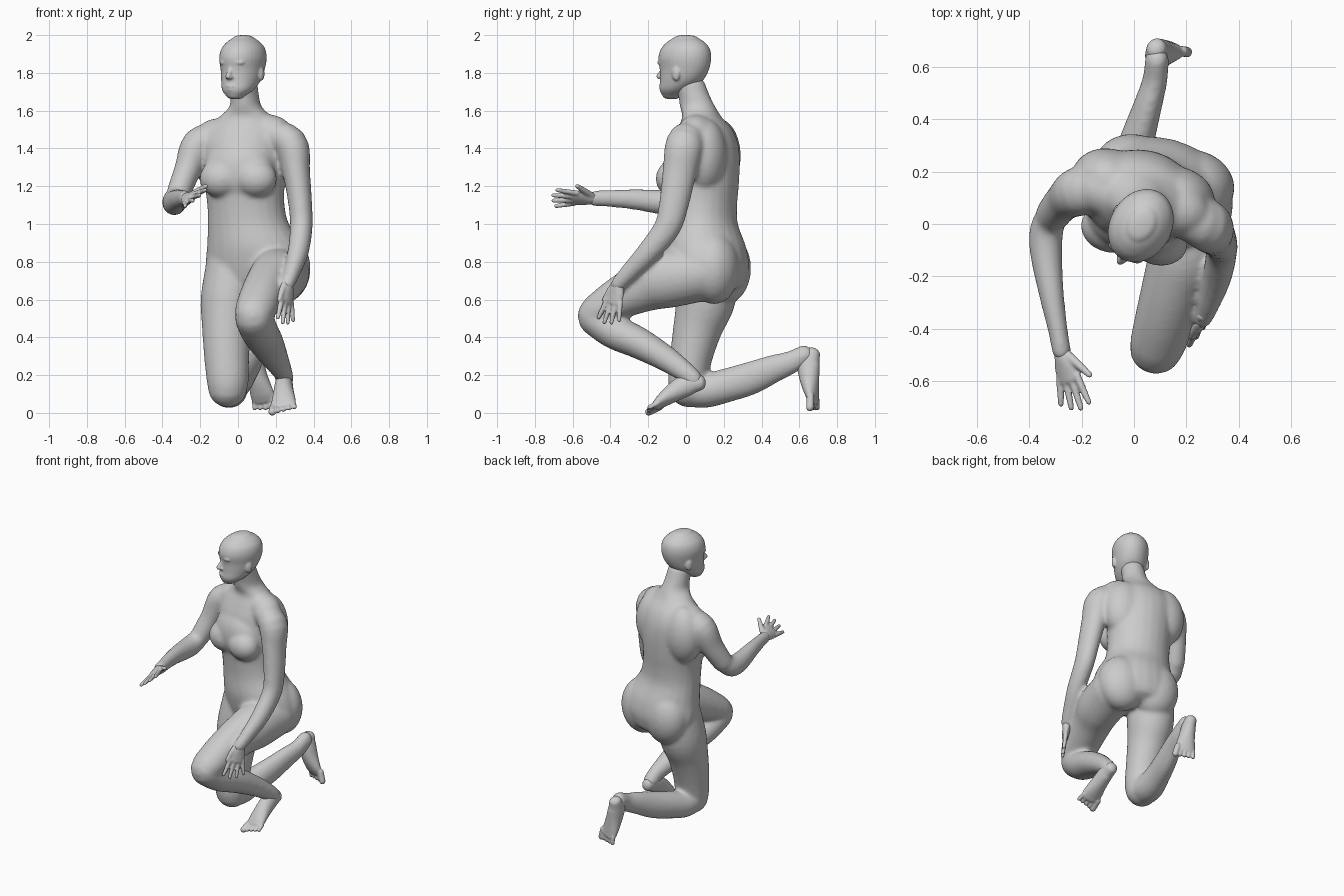
import bpy, bmesh, math
from mathutils import Vector, Matrix

cube = bpy.data.objects.get("Cube")
if cube:
    bpy.data.objects.remove(cube, do_unlink=True)

skin = bpy.data.materials.new("plain grey")
skin.use_nodes = True
GREY = (0.6, 0.6, 0.6, 1)
skin.diffuse_color = GREY
skin.node_tree.nodes["Principled BSDF"].inputs["Base Color"].default_value = GREY

UP = Vector((0, 0, 1))
ACROSS = Vector((1, 0, 0))


def smooth_path(rings, steps=4):
    """Catmull-Rom through rings of (x, y, z, side radius, depth radius)."""
    pts = [Vector(r) for r in rings]
    pts = [pts[0] * 2 - pts[1]] + pts + [pts[-1] * 2 - pts[-2]]
    out = []
    for a, b, c, d in zip(pts, pts[1:], pts[2:], pts[3:]):
        for i in range(steps):
            t = i / steps
            out.append((b * 2 + (c - a) * t + (a * 2 - b * 5 + c * 4 - d) * t ** 2
                        + (b * 3 - a - c * 3 + d) * t ** 3) / 2)
    return out + [pts[-2]]


def tube(bm, rings, side=ACROSS, axis=None, cap=1.0, sides=24):
    """Loft ellipses along a path, with rounded ends."""
    path = smooth_path(rings)
    last = len(path) - 1
    loops = []
    for i, p in enumerate(path):
        run = path[min(i + 1, last)] - path[max(i - 1, 0)]
        t = axis or Vector(run[:3]).normalized()
        u = (side - t * side.dot(t)).normalized()
        v = t.cross(u)
        stations = [(0, 1)]
        if i in (0, last):
            reach = min(p[3], p[4]) * cap
            angles = [math.radians(a) for a in (0, 25, 50, 70, 85)]
            stations = [(math.sin(a) * reach, math.cos(a)) for a in angles]
            if i == 0:
                stations = [(-d, k) for d, k in reversed(stations)]
        for shift, k in stations:
            centre = Vector(p[:3]) + t * shift
            loop = []
            for j in range(sides):
                a = math.tau * j / sides
                loop.append(bm.verts.new(centre + u * math.cos(a) * p[3] * k
                                         + v * math.sin(a) * p[4] * k))
            loops.append(loop)
    for lo, hi in zip(loops, loops[1:]):
        for j in range(sides):
            n = (j + 1) % sides
            bm.faces.new((lo[j], lo[n], hi[n], hi[j]))
    bm.faces.new(loops[0][::-1])
    bm.faces.new(loops[-1])


def blob(bm, centre, size, side=ACROSS):
    """Ellipsoid turned so its width follows the side direction."""
    turn = Matrix.Rotation(math.atan2(side.y, side.x), 4, "Z")
    place = Matrix.Translation(centre) @ turn @ Matrix.Diagonal((*size, 1))
    bmesh.ops.create_uvsphere(bm, u_segments=24, v_segments=16, radius=1, matrix=place)


def finish(bm, name, voxel, rounds):
    """Fuse the overlapping volumes into one soft skin."""
    bmesh.ops.recalc_face_normals(bm, faces=bm.faces)
    mesh = bpy.data.meshes.new(name)
    bm.to_mesh(mesh)
    bm.free()
    mesh.materials.append(skin)
    obj = bpy.data.objects.new(name, mesh)
    bpy.context.collection.objects.link(obj)
    fuse = obj.modifiers.new("fuse", "REMESH")
    fuse.mode = "VOXEL"
    fuse.voxel_size = voxel
    fuse.use_smooth_shade = True
    soften = obj.modifiers.new("soften", "SMOOTH")
    soften.factor = 0.5
    soften.iterations = rounds


def frame(degrees):
    """Side and forward directions for a part turned about the vertical."""
    a = math.radians(degrees)
    return Vector((math.cos(a), -math.sin(a), 0)), Vector((-math.sin(a), -math.cos(a), 0))


# Torso and neck
body = bmesh.new()
side, fwd = frame(15)
tube(body, [(.095, .13, .7, .26, .185), (.1, .125, .78, .277, .204), (.09, .11, .88, .258, .204),
            (.055, .095, 1, .218, .177), (.042, .092, 1.1, .207, .177), (.035, .092, 1.2, .212, .186),
            (.03, .095, 1.32, .22, .188), (.025, .1, 1.42, .226, .174),
            (.03, .1, 1.5, .205, .142), (.04, .085, 1.565, .145, .102),
            (.04, .062, 1.62, .086, .095), (.035, .042, 1.68, .076, .085),
            (.03, .015, 1.75, .073, .085)], side, UP, cap=.4)
blob(body, Vector((.03, .09, 1.28)) + fwd * .1, (.19, .11, .17), side)
for k in (-1, 1):
    # Chest, shoulder slope, shoulder blade and seat
    blob(body, Vector((.035, .085, 1.24)) + side * k * .095 + fwd * .13, (.115, .094, .1), side)
    blob(body, Vector((.03, .09, 1.475 + k * .01)) + side * k * .13, (.135, .1, .095), side)
    blob(body, Vector((.025, .095, 1.36)) + side * k * .135 - fwd * .04, (.145, .12, .2), side)
    blob(body, Vector((.1, .12, .765)) + side * k * .115 - fwd * .06, (.16, .135, .19), side)

# Left arm, resting on the knee
tube(body, [(.15, .04, 1.47, .075, .08), (.276, -.005, 1.425, .092, .102), (.309, -.035, 1.27, .073, .09),
            (.33, -.065, 1.1, .063, .079), (.335, -.1, .98, .06, .071), (.318, -.2, .85, .056, .061),
            (.285, -.305, .74, .043, .048), (.262, -.36, .68, .037, .04)])

# Right arm, reaching forward
tube(body, [(-.1, .13, 1.46, .08, .08), (-.208, .125, 1.42, .09, .095), (-.265, .09, 1.29, .072, .079),
            (-.312, .035, 1.17, .065, .068)])
tube(body, [(-.315, .03, 1.16, .06, .06), (-.335, -.03, 1.12, .065, .069),
            (-.335, -.12, 1.115, .061, .066), (-.315, -.27, 1.13, .048, .055),
            (-.29, -.41, 1.135, .038, .045), (-.277, -.485, 1.135, .037, .042)])

# Left leg, bent in front
tube(body, [(.23, .08, .74, .15, .15), (.2, -.1, .71, .143, .156), (.16, -.22, .67, .126, .136),
            (.122, -.35, .61, .116, .114), (.093, -.45, .55, .108, .096), (.083, -.483, .52, .1, .091)])
tube(body, [(.083, -.478, .5, .1, .093), (.115, -.38, .43, .1, .092), (.15, -.25, .37, .093, .084),
            (.195, -.11, .29, .073, .069), (.235, -.01, .22, .052, .056), (.247, .04, .178, .049, .05)])

# Right leg, kneeling
tube(body, [(-.03, .13, .78, .14, .15), (-.05, .105, .6, .148, .157), (-.06, .062, .45, .131, .131),
            (-.06, .028, .3, .12, .113), (-.055, .01, .18, .112, .105), (-.055, .01, .13, .105, .1)])
tube(body, [(-.055, .02, .13, .095, .097), (-.045, .1, .118, .094, .092), (-.018, .22, .147, .077, .09),
            (.018, .34, .183, .065, .088), (.055, .46, .232, .054, .075), (.08, .55, .265, .048, .062),
            (.088, .63, .307, .046, .054)])
finish(body, "body", .011, 13)

# Head
head = bmesh.new()
side, fwd = frame(30)
base = Vector((.024, -.01, 0))


def on_head(across, ahead, height):
    return base + side * across + fwd * ahead + UP * height


profile = [(.076, 1.674, .046, .046), (.05, 1.71, .082, .088), (.016, 1.76, .1, .119),
           (-.002, 1.82, .11, .137), (-.004, 1.88, .118, .147), (-.008, 1.93, .108, .134),
           (-.01, 1.965, .08, .102), (-.01, 1.985, .052, .068)]
tube(head, [(*on_head(0, ahead, z), a, b) for ahead, z, a, b in profile], side, UP, cap=.3, sides=32)
tube(head, [(*on_head(0, ahead, z), r, r) for ahead, z, r in
            [(.122, 1.845, .01), (.136, 1.81, .012), (.152, 1.782, .016)]], side, sides=12)
blob(head, on_head(0, .128, 1.73), (.03, .016, .009), side)
blob(head, on_head(0, .126, 1.712), (.026, .016, .01), side)
for k in (-1, 1):
    # Brow, eye, nostril and ear
    blob(head, on_head(k * .038, .115, 1.854), (.036, .02, .012), side)
    blob(head, on_head(k * .036, .109, 1.828), (.021, .019, .012), side)
    blob(head, on_head(k * .013, .138, 1.777), (.011, .015, .01), side)
    blob(head, on_head(k * .109, -.012, 1.795), (.013, .024, .038), side)
finish(head, "head", .007, 3)


def hand(name, wrist, along, thumbward, thumb_spread):
    bm = bmesh.new()
    w, d = Vector(wrist), Vector(along).normalized()
    s = Vector(thumbward)
    s = (s - d * s.dot(d)).normalized()

    def stroke(stations, sides=10):
        tube(bm, [(*(w + d * a + s * o), ra, rb) for a, o, ra, rb in stations], s, sides=sides)

    stroke([(-.03, 0, .027, .024), (.02, 0, .037, .029), (.06, 0, .05, .025), (.11, 0, .052, .019)], 20)
    for i, length in enumerate((.09, .115, .125, .11)):
        o = (i - 1.5) * .029
        stroke([(.1, o, .015, .015), (.11 + length / 2, o * 1.3, .0135, .0135),
                (.1 + length, o * 1.55, .011, .011)])
    t = thumb_spread
    stroke([(.02, .025, .02, .019), (.06, .035 + t * .4, .017, .017), (.11, .038 + t, .012, .012)])
    finish(bm, name, .006, 2)


hand("left_hand", (.262, -.355, .69), (-.05, -.25, -.9), (-.58, -.81, 0), .025)
hand("right_hand", (-.275, -.49, 1.135), (.058, -.23, .003), (.75, .1, .6), .065)


def foot(name, heel, along, toeward, length):
    """Foot from heel to toes; toeward points to the big toe side."""
    bm = bmesh.new()
    h, d = Vector(heel), Vector(along).normalized()
    s = Vector(toeward)
    s = (s - d * s.dot(d)).normalized()
    top = s.cross(d)
    if top.dot(Vector((0, -1, .5))) < 0:
        top.negate()
    rings = []
    for f, ra, rb in [(0, .038, .042), (.18, .046, .06), (.42, .053, .053),
                      (.66, .064, .037), (.8, .065, .024)]:
        rings.append((*(h + d * f * length + top * (rb - .044)), ra, rb))
    tube(bm, rings, s, cap=.8)
    for i, r in enumerate((.013, .013, .014, .015, .021)):
        o = (i - 2) * .027
        start = h + d * length * .76 + s * o - top * .022
        end = h + d * length * (.9 + i * .015) + s * o * 1.1 - top * .024
        tube(bm, [(*start, r, r), (*end, r, r)], s, sides=10)
    finish(bm, name, .006, 2)


foot("left_foot", (.25, .073, .162), (-.015, -.29, -.128), (-1, 0, -.2), .325)
foot("right_foot", (.085, .668, .315), (.055, -.015, -.3), (1, -.35, .2), .315)
